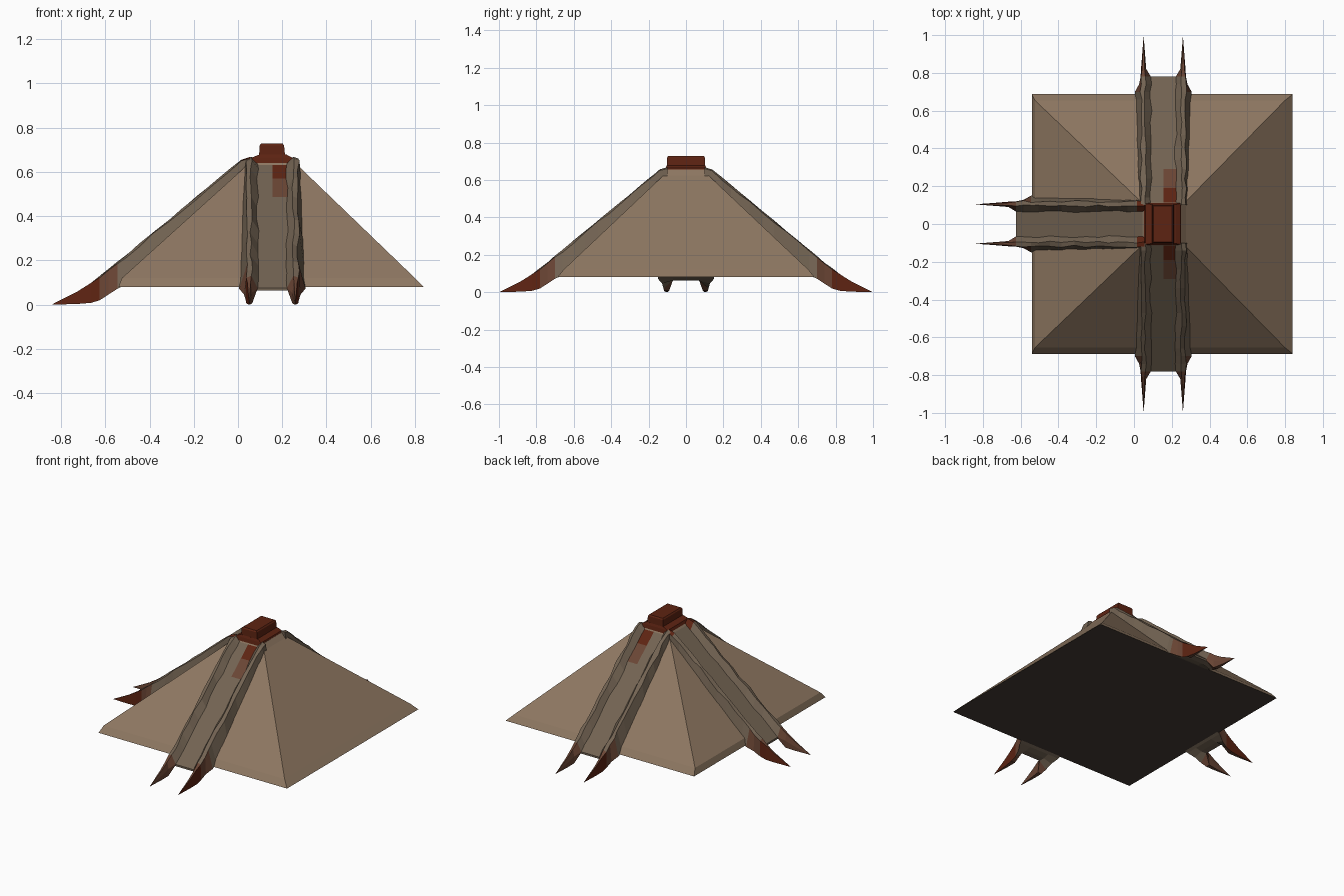
import bpy, bmesh, random
from mathutils import Vector

if "Cube" in bpy.data.objects:
    bpy.data.objects.remove(bpy.data.objects["Cube"])

random.seed(4)
CX = 0.155  # pyramid axis, off centre because only three sides have stairs


def mat(name, rgb):
    m = bpy.data.materials.new(name)
    m.diffuse_color = (*rgb, 1)
    m.use_nodes = True
    m.node_tree.nodes["Principled BSDF"].inputs["Base Color"].default_value = m.diffuse_color
    return m


STONE = mat("tan stone", (0.27, 0.185, 0.12))
RAMP = mat("ramp stone", (0.17, 0.125, 0.085))
RUST = mat("rust blend", (0.145, 0.06, 0.035))
RED = mat("dark red", (0.11, 0.017, 0.006))
BASE = mat("dark underside", (0.06, 0.045, 0.035))


def finish(name, bm, mats):
    bmesh.ops.recalc_face_normals(bm, faces=bm.faces)
    me = bpy.data.meshes.new(name)
    bm.to_mesh(me)
    bm.free()
    for m in mats:
        me.materials.append(m)
    ob = bpy.data.objects.new(name, me)
    bpy.context.collection.objects.link(ob)
    return ob


def bridge(bm, a, b):
    n = len(a)
    return [bm.faces.new((a[i], a[(i + 1) % n], b[(i + 1) % n], b[i])) for i in range(n)]


def stack(name, levels, mats, bottom=0):
    """Rectangular levels (x0, x1, y half-width, z) joined bottom to top."""
    bm = bmesh.new()
    rings = [[bm.verts.new(p) for p in ((x0, -y, z), (x1, -y, z), (x1, y, z), (x0, y, z))]
             for x0, x1, y, z in levels]
    for a, b in zip(rings, rings[1:]):
        bridge(bm, a, b)
    bm.faces.new(rings[0]).material_index = bottom
    bm.faces.new(rings[-1])
    return finish(name, bm, mats)


def lerp(table, u):
    for (a, x), (b, y) in zip(table, table[1:]):
        if u <= b:
            return x + (y - x) * max(0, u - a) / (b - a)
    return table[-1][1]


# Height and width of the stair ramp against distance from the axis
CREST = [(0.10, 0.668), (0.14, 0.655), (0.77, 0.135), (0.78, 0.13)]
CHANNEL = [(0.10, 0.645), (0.78, 0.075)]
FOOT = [(0.10, 0.62), (0.66, 0.09), (0.70, 0.072), (0.78, 0.02)]
OUTER = [(0.10, 0.125), (0.30, 0.138), (0.66, 0.15), (0.70, 0.15), (0.74, 0.128), (0.78, 0.12)]


def stair_ramp(name, direction, red_side):
    bm = bmesh.new()
    d = Vector((*direction, 0))
    side = Vector((-d.y, d.x, 0))

    def vert(u, v, z):
        return bm.verts.new(Vector((CX, 0, z)) + d * u + side * v)

    stations = [0.10, 0.14, 0.19, 0.24, 0.29, 0.34, 0.41, 0.47, 0.54, 0.60, 0.66, 0.70, 0.74, 0.78]
    rings = []
    for u in stations:
        foot, top, mid, out = (lerp(t, u) for t in (FOOT, CREST, CHANNEL, OUTER))
        under = max(foot, 0.063)
        chip = 0.006 if 0.12 < u < 0.75 else 0

        def half(s):
            r = lambda: random.uniform(-chip, chip)
            return [(s * 0.07, under), (s * out, foot), (s * (0.118 + r()), top - 0.008 + r()),
                    (s * (0.095 + r()), top + r() * 0.5), (s * (0.066 + r()), mid)]
        pts = half(-1) + [(0, mid)] + half(1)[::-1]
        rings.append([vert(u, v, z) for v, z in pts])
    for k, (a, b) in enumerate(zip(rings, rings[1:])):
        faces = bridge(bm, a, b)
        # red stain running down one half of the channel
        if red_side:
            lane = faces[4] if red_side < 0 else faces[5]
            lane.material_index = 2 if k < 2 else 1 if k < 4 else 0
        elif k == 0:
            for i in (2, 3, 6, 7):
                faces[i].material_index = 2
        # stained feet of the side walls
        if k >= 11:
            faces[1].material_index = faces[8].material_index = 1
    bm.faces.new(rings[0])
    e = rings[-1]
    bm.faces.new((e[0], e[4], e[5], e[6], e[10]))

    # Pointed claws at the foot of each wall
    for s, ring in ((-1, e[:5]), (1, e[:5:-1])):
        prev = ring
        for u, w, top, low in ((0.82, 0.014, 0.098, 0.008), (0.88, 0.009, 0.06, 0.003)):
            nxt = [vert(u, s * v, z) for v, z in (
                (0.104 - w, low), (0.104 + w, low), (0.104 + w * .6, top),
                (0.104 - w * .4, top), (0.104 - w, (top + low) / 2))]
            for i, f in enumerate(bridge(bm, prev, nxt)):
                f.material_index = 2 if i == 1 else 1
            prev = nxt
        tip = vert(0.998, s * 0.104, 0.0)
        for i in range(5):
            f = bm.faces.new((prev[i], prev[(i + 1) % 5], tip))
            f.material_index = 2 if i == 1 else 1
    return finish(name, bm, [RAMP, RUST, RED])


# Pyramid body with a slightly steeper skirt
stack("pyramid_body", [(-0.54, 0.84, 0.687, 0.08), (-0.525, 0.80, 0.655, 0.14 - 0.02),
                       (0.035, 0.275, 0.12, 0.625), (0.06, 0.25, 0.10, 0.655)], [STONE, BASE], 1)

# Three stairways: front, back and left
stair_ramp("front_stairway", (0, -1), 1)
stair_ramp("back_stairway", (0, 1), -1)
stair_ramp("left_stairway", (-1, 0), 0)

# Temple block on its flared platform
stack("temple_platform", [(0.05, 0.255, 0.112, 0.64), (0.06, 0.245, 0.108, 0.664),
                          (0.095, 0.22, 0.103, 0.678)], [RED])
stack("temple_block", [(0.095, 0.213, 0.103, 0.67), (0.098, 0.208, 0.101, 0.72),
                       (0.104, 0.202, 0.095, 0.728)], [RED])
